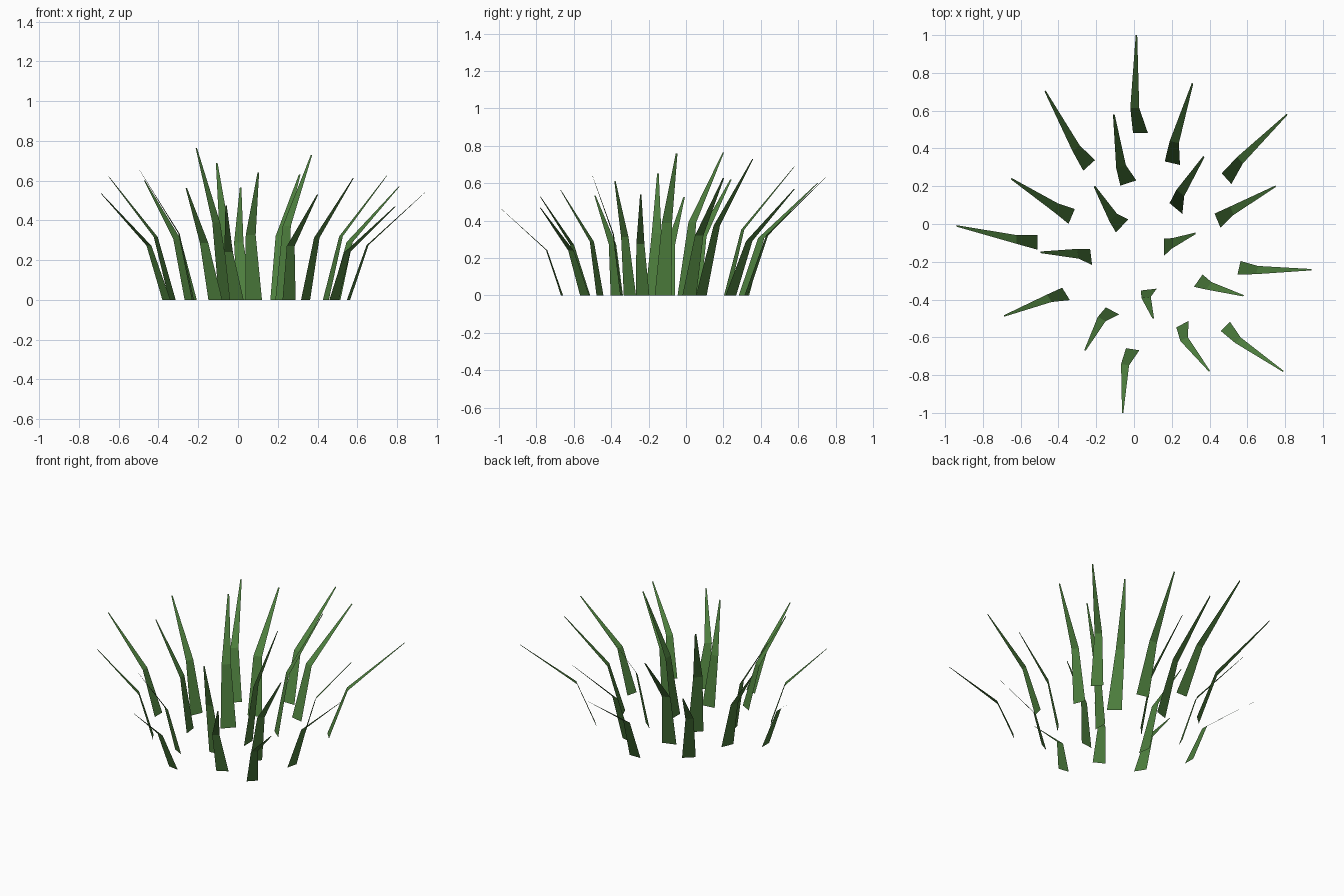
import bpy
import math
from mathutils import Vector

cube = bpy.data.objects.get("Cube")
if cube:
    bpy.data.objects.remove(cube, do_unlink=True)

# Single leaf colour
green = bpy.data.materials.new("leaf_green")
green.use_nodes = True
leaf_colour = (0.075, 0.21, 0.047, 1.0)
green.diffuse_color = leaf_colour
shader = green.node_tree.nodes["Principled BSDF"]
shader.inputs["Base Color"].default_value = leaf_colour
shader.inputs["Roughness"].default_value = 0.9

# Where every blade folds, as shares of its reach and its height
FOLD_REACH = 0.255
FOLD_HEIGHT = 0.51


def add_blade(name, base, heading, sway, tip):
    """Flat folded strip: wide foot, narrower fold, thin tip.
    The foot is square to its heading; sway slides the fold sideways."""
    angle = math.radians(heading)
    outward = Vector((math.cos(angle), math.sin(angle), 0))
    side = Vector((outward.y, -outward.x, 0))
    foot = Vector((base[0], base[1], 0)) / 100
    end = Vector(tip) / 100
    reach = (end - foot).dot(outward)

    fold = foot + outward * reach * FOLD_REACH + side * sway / 100
    fold.z = end.z * FOLD_HEIGHT

    # Inner blades are a little broader than outer ones
    width = 0.098 - 0.04 * foot.length
    verts = []
    for centre, share in ((foot, 1.0), (fold, 0.6), (end, 0.1)):
        half = side * width * share / 2
        verts += [centre - half, centre + half]

    mesh = bpy.data.meshes.new(name)
    mesh.from_pydata(verts, [], [(0, 2, 3, 1), (2, 4, 5, 3)])
    mesh.flip_normals()
    mesh.materials.append(green)
    blade = bpy.data.objects.new(name, mesh)
    bpy.context.collection.objects.link(blade)
    return blade


# Each blade: foot (hundredths), heading (degrees), sway, tip (hundredths)
back_blades = [
    ((3.4, 48.2), 90, -3, (1.3, 100, 56.5)),
    ((-23.8, 31), 132, 1, (-47, 70.3, 60)),
    ((20.3, 32.2), 77, -1.5, (31, 74.5, 63)),
    ((-3, 21.7), 108, -1, (-10.7, 58, 69)),
    ((49, 24), 42, -2.5, (81, 58, 57)),
    ((22.2, 8.2), 50, -3.5, (37, 35.7, 73)),
]
middle_blades = [
    ((-33, 4), 157, 1, (-65, 24, 62)),
    ((-6.3, -1), 137, 0, (-21, 20, 76.5)),
    ((44.2, 1.8), 22, -2, (75, 20, 62.7)),
    ((-51.2, -9.7), 180, 1.5, (-94, -1, 52.7)),
    ((-22.7, -17.4), 187, 2.5, (-49.5, -15, 65.3)),
    ((16, -12.2), 0, -2, (32.5, -5, 76)),
    ((55.6, -23.2), -13, -1, (94, -24.2, 54)),
]
front_blades = [
    ((34, -30), -35, -1, (58, -38, 61.3)),
    ((-36, -37), 212, 2.7, (-68.8, -48.7, 53.5)),
    ((-11.4, -46), 242, 3, (-26, -67, 56.3)),
    ((7.9, -34.7), 277, 2, (10.2, -50, 64)),
    ((25.7, -53), 298, 3, (40, -78, 53)),
    ((48.4, -54.2), 315, 0.5, (79, -78, 47)),
    ((-0.7, -66.3), 261, 2.7, (-6, -100, 47.4)),
]

# Plant the whole tuft
for group, blades in (("back", back_blades),
                      ("middle", middle_blades),
                      ("front", front_blades)):
    for number, blade in enumerate(blades, start=1):
        add_blade(f"{group}_grass_blade_{number}", *blade)
